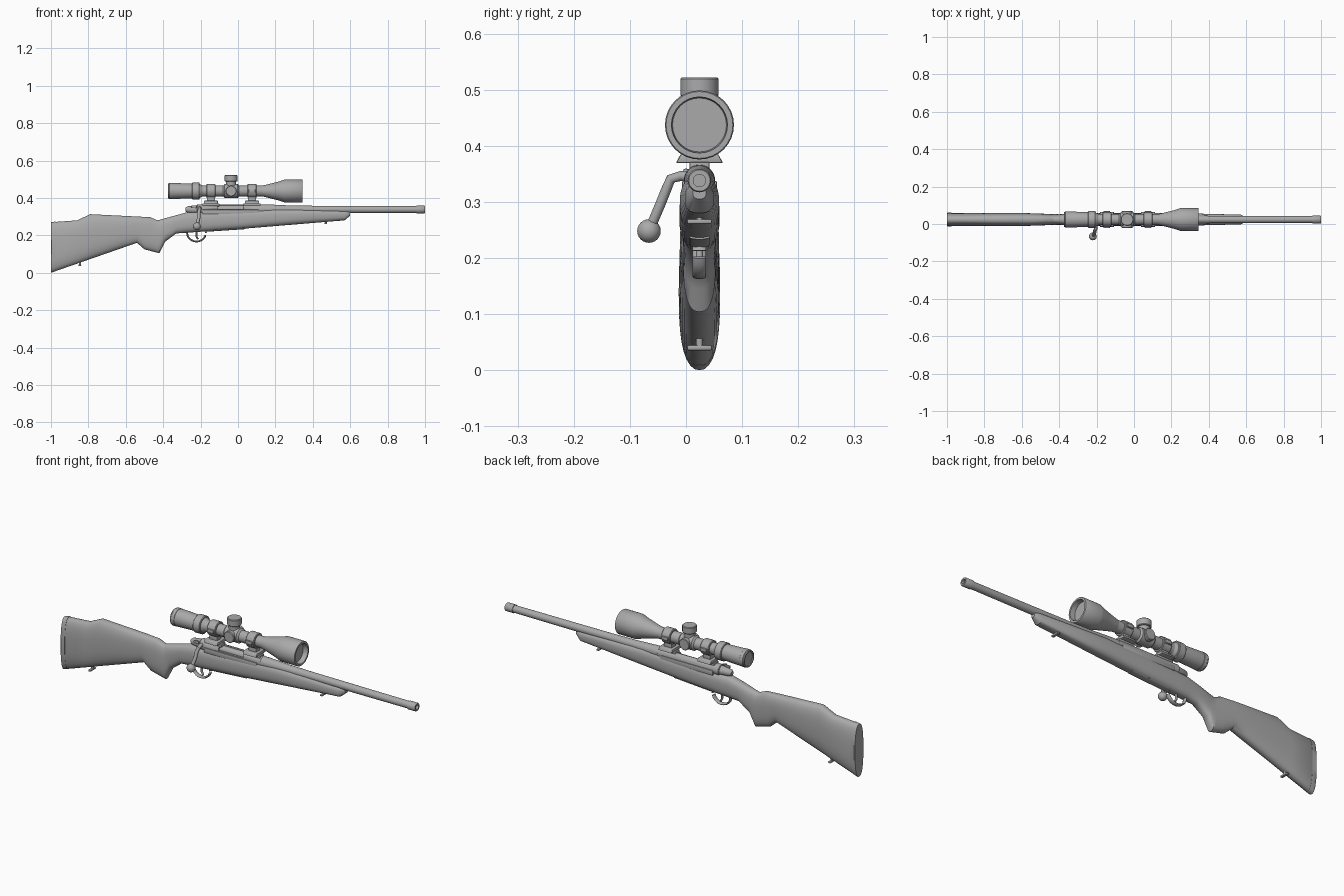
import bpy, bmesh, math
from mathutils import Vector

default_cube = bpy.data.objects.get("Cube")
if default_cube:
    bpy.data.objects.remove(default_cube)

shade = (.4, .4, .4, 1)
grey = bpy.data.materials.new("plain grey")
grey.use_nodes = True
grey.diffuse_color = shade
grey.node_tree.nodes["Principled BSDF"].inputs["Base Color"].default_value = shade

middle = .024                       # y of the long centre plane
bore = Vector((0, middle, .338))    # barrel axis
sight = Vector((0, middle, .437))   # scope axis
along = Vector((1, 0, 0))
across = Vector((0, 1, 0))
upward = Vector((0, 0, 1))


def finish(name, bm, angle=35):
    bmesh.ops.remove_doubles(bm, verts=bm.verts, dist=.00001)
    bmesh.ops.recalc_face_normals(bm, faces=bm.faces)
    mesh = bpy.data.meshes.new(name)
    bm.to_mesh(mesh)
    bm.free()
    mesh.materials.append(grey)
    part = bpy.data.objects.new(name, mesh)
    bpy.context.collection.objects.link(part)
    bpy.ops.object.select_all(action='DESELECT')
    part.select_set(True)
    bpy.context.view_layer.objects.active = part
    bpy.ops.object.shade_smooth_by_angle(angle=math.radians(angle))
    return part


def skin(name, rings):
    """Join equal rings of points with quads and close both ends."""
    bm = bmesh.new()
    loops = [[bm.verts.new(point) for point in ring] for ring in rings]
    for near, far in zip(loops, loops[1:]):
        for i in range(len(near)):
            bm.faces.new((near[i - 1], near[i], far[i], far[i - 1]))
    bm.faces.new(loops[0])
    bm.faces.new(loops[-1])
    return finish(name, bm)


def circle(count=32):
    return [(math.cos(a), math.sin(a)) for a in (math.tau * i / count for i in range(count))]


def lathe(name, profile, centre, axis=along):
    """Spin (distance, radius) points about an axis through the centre."""
    side = axis.yzx
    other = axis.cross(side)
    return skin(name, [[centre + axis * d + (side * c + other * s) * r for c, s in circle()]
                       for d, r in profile])


def rod(name, start, end, radius, centre, axis=along, rim=.003):
    """Cylinder with softened rims."""
    return lathe(name, [(start, radius - rim), (start + rim, radius),
                        (end - rim, radius), (end, radius - rim)], centre, axis)


def box(name, centre, size, bevel=.003, top=1):
    bm = bmesh.new()
    bmesh.ops.create_cube(bm, size=1)
    for v in bm.verts:
        if v.co.z > 0:
            v.co.y *= top
        v.co = v.co * Vector(size) + Vector(centre)
    if bevel:
        bmesh.ops.bevel(bm, geom=bm.edges[:], offset=bevel, segments=2, affect='EDGES', profile=.5)
    return finish(name, bm)


def sweep(name, path, wide, deep):
    """Oval bar along a path, wide across the model."""
    path = [Vector(p) for p in path]
    rings = []
    for i, point in enumerate(path):
        heading = (path[min(i + 1, len(path) - 1)] - path[max(i - 1, 0)]).normalized()
        flat = along if abs(heading.y) > .3 else across
        flat = (flat - heading * flat.dot(heading)).normalized()
        thick = heading.cross(flat)
        rings.append([point + flat * wide * c + thick * deep * s for c, s in circle(12)])
    return skin(name, rings)


def read(outline, x):
    """Height of an outline at x."""
    for (a, start), (b, end) in zip(outline, outline[1:]):
        if x <= b:
            return start + (end - start) * (x - a) / (b - a)
    return outline[-1][1]


def soft(value, power=2.6):
    return math.copysign(abs(value) ** (2 / power), value)


def loft(name, upper, lower, width):
    """Rounded solid between an upper and a lower outline."""
    rings = []
    for x in sorted({x for x, _ in upper + lower + width}):
        high, low, half = read(upper, x), read(lower, x), read(width, x)
        rings.append([(x, middle + half * soft(c), (high + low) / 2 + (high - low) / 2 * soft(s))
                      for c, s in circle()])
    return skin(name, rings)


# Stock: butt, raised comb, wrist, pistol grip and fore-end
butt, tip = -1, .6
comb = [(butt, .27), (-.86, .28), (-.79, .313), (-.47, .297), (-.43, .28),
        (-.27, .324), (.2, .345), (tip, .33)]
belly = [(butt, 0), (-.54, .16), (-.5, .125), (-.42, .104), (-.39, .165), (-.33, .21),
         (0, .233), (tip - .03, .28), (tip, .305)]
sides = [(butt, .033), (butt + .005, .036), (-.6, .035), (-.4, .028), (-.2, .036),
         (.2, .035), (tip - .03, .026), (tip, .012)]
loft("stock", comb, belly, sides)

# Recoil pad stands just proud of the butt
pad_end = butt + .025
loft("butt_pad", [(butt, .27), (pad_end, .274)], [(butt, .001), (pad_end, .008)],
     [(butt, .034), (butt + .004, .037), (pad_end, .037)])

# Barrel: thick chamber, long taper, hollow muzzle collar
muzzle = 1
collar = muzzle - .045
lathe("barrel", [(.1, .028), (.16, .027), (.27, .022), (.4, .02), (collar, .018)], bore)
lathe("muzzle_collar", [(collar, .017), (collar, .021), (muzzle - .003, .021), (muzzle, .019),
                        (muzzle, .011), (collar, .011)], bore)

# Receiver with an open ejection port showing the bolt
receiver = rod("receiver", -.22, .13, .028, bore)
cutter = box("port_cutter", bore + Vector((-.04, -.02, .02)), (.14, .056, .036), bevel=0)
cutter.hide_render = True
cutter.hide_set(True)
port = receiver.modifiers.new("port", 'BOOLEAN')
port.operation = 'DIFFERENCE'
port.object = cutter
rod("bolt_body", -.24, .1, .018, bore + upward * .003)
lathe("bolt_shroud", [(-.28, .01), (-.27, .017), (-.22, .023)], bore)
box("safety_lever", (-.235, 0, .352), (.03, .01, .014))
box("receiver_bed", (-.04, middle, .325), (.3, .062, .025))

# Bolt handle and knob
knob = Vector((-.22, -.066, .248))
knob_radius = .021
sweep("bolt_handle", [(-.205, middle, .343), (-.205, -.01, .346), (-.205, -.027, .341),
                      (-.21, -.036, .32), (-.21, -.046, .295), knob], .009, .009)
lathe("bolt_knob", [(knob_radius * s, knob_radius * c)
                    for c, s in ((math.cos(a), math.sin(a))
                                 for a in (math.pi * (i / 12 - .5) for i in range(13)))],
      knob, upward)

# Trigger group: the guard is a hanging half oval
guard_centre = Vector((-.222, middle, .213))
sweep("trigger_guard", [guard_centre + along * c * .05 + upward * s * .046
                        for c, s in circle(24) if s < .3], .012, .005)
sweep("trigger", [guard_centre + upward * .01, guard_centre - upward * .02,
                  guard_centre + along * .008 - upward * .034], .006, .005)
sweep("floor_plate", [(-.17, middle, .223), (.04, middle, .237)], .018, .004)

# Sling swivels: short stud and cross bar
for end, x, z in (("front", .47, .265), ("rear", -.845, .04)):
    foot = Vector((x, middle, z))
    rod(end + "_swivel_stud", 0, .03, .006, foot, upward)
    box(end + "_swivel_bar", foot, (.014, .045, .009))

# Scope: eyepiece, power ring, main tube and objective bell with a recessed lens
tube_radius, bell_radius = .029, .0615
eye_end, lens_end = -.375, .345
power_ring = eye_end + .13
bell = lens_end - .1
rod("scope_tube", power_ring, bell, tube_radius, sight)
lathe("eyepiece", [(eye_end + .015, .033), (eye_end, .035), (eye_end, .041),
                   (eye_end + .03, .043), (power_ring, .039)], sight)
rod("focus_ring", eye_end + .005, eye_end + .027, .044, sight)
rod("power_ring", power_ring, power_ring + .04, .045, sight)
lathe("power_ring_neck", [(power_ring + .04, .037), (power_ring + .055, tube_radius)], sight)
lathe("objective_bell", [(.13, tube_radius), (.16, .036), (.215, .05), (bell, .06),
                         (bell + .01, bell_radius), (lens_end - .003, bell_radius),
                         (lens_end, bell_radius - .002), (lens_end, .05),
                         (lens_end - .025, .048)], sight)

# Turret housing and caps
turret = sight - along * .037
half = .043
lathe("turret_housing", [(-half, tube_radius), (-half + .008, .037), (half - .008, .037),
                         (half, tube_radius)], turret)
rod("top_turret_neck", .02, .055, .027, turret, upward)
rod("top_turret_cap", .05, .085, .034, turret, upward)
rod("side_turret", -.046, .046, tube_radius, turret, across)

# Scope mounts: ring, clamp, pillar and flared foot
for end, x in (("rear", -.145), ("front", .075)):
    ring = sight + along * x
    rod(end + "_scope_ring", -.024, .024, .038, ring)
    box(end + "_ring_clamp", ring, (.036, .09, .018))
    box(end + "_mount_pillar", ring - upward * .047, (.044, .036, .04))
    box(end + "_mount_foot", ring - upward * .06, (.075, .084, .016), top=.8)
    box(end + "_mount_base", ring - upward * .074, (.09, .036, .016))
